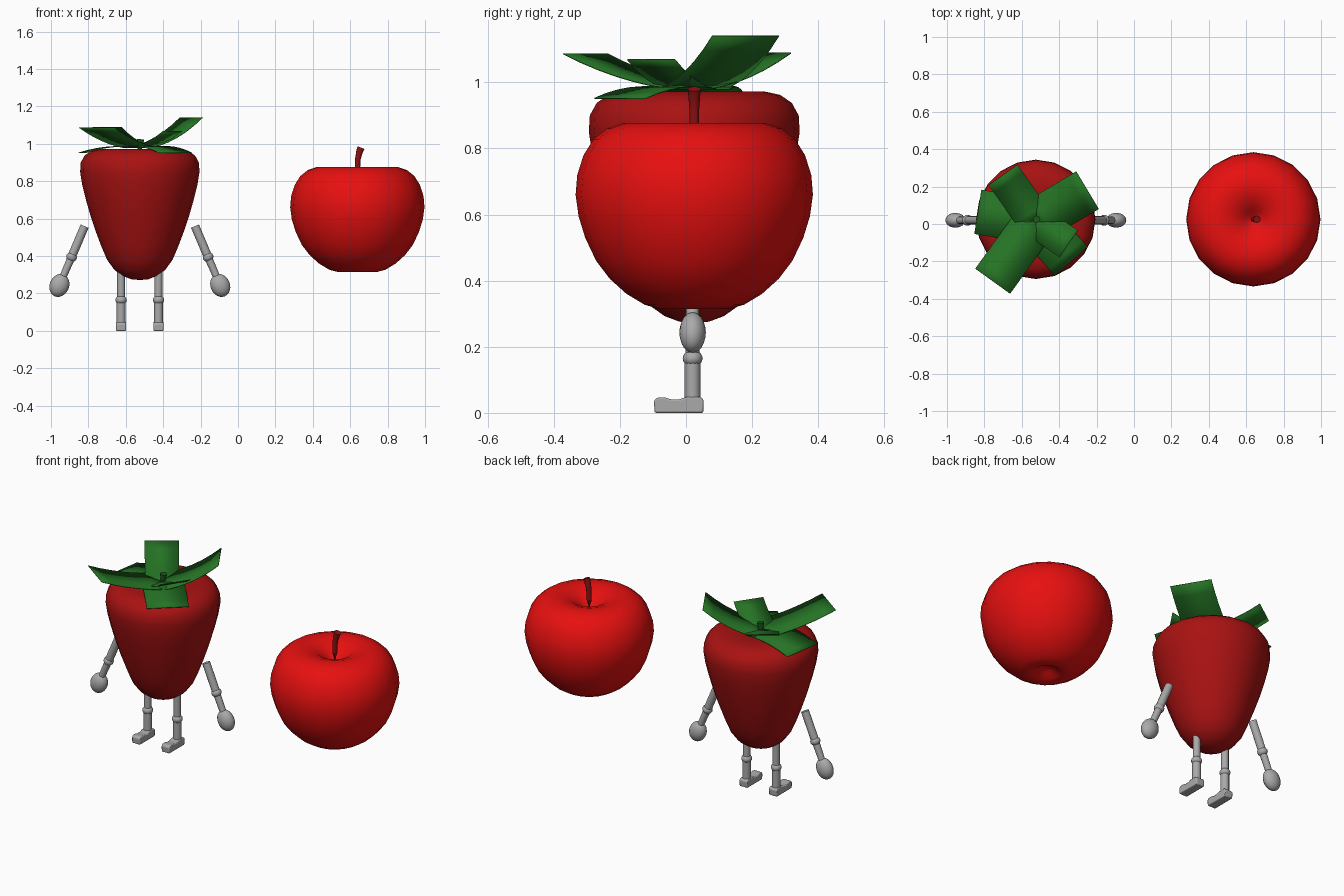
import bpy, bmesh, math
from mathutils import Vector, Matrix

cube = bpy.data.objects.get("Cube")
if cube:
    bpy.data.objects.remove(cube)


def material(name, r, g, b):
    m = bpy.data.materials.new(name)
    m.use_nodes = True
    m.diffuse_color = (r, g, b, 1)
    bsdf = m.node_tree.nodes["Principled BSDF"]
    bsdf.inputs["Base Color"].default_value = (r, g, b, 1)
    bsdf.inputs["Roughness"].default_value = 0.6
    return m


BRIGHT_RED = material("bright red", 0.8, 0.005, 0.005)
DEEP_RED = material("deep red", 0.4, 0.006, 0.006)
STEM_RED = material("dark stem red", 0.28, 0.006, 0.006)
LEAF_GREEN = material("leaf green", 0.018, 0.17, 0.018)
STEM_GREEN = material("dark stem green", 0.012, 0.1, 0.012)
GREY = material("limb grey", 0.4, 0.4, 0.4)

Y = 0.025                 # shared depth of both fruits
BERRY_X, APPLE_X = -0.525, 0.638


def finish(name, bm, mat, angle=50):
    bmesh.ops.recalc_face_normals(bm, faces=bm.faces)
    mesh = bpy.data.meshes.new(name)
    bm.to_mesh(mesh)
    bm.free()
    mesh.materials.append(mat)
    ob = bpy.data.objects.new(name, mesh)
    bpy.context.collection.objects.link(ob)
    bpy.ops.object.select_all(action="DESELECT")
    ob.select_set(True)
    bpy.context.view_layer.objects.active = ob
    bpy.ops.object.shade_smooth_by_angle(angle=math.radians(angle))
    return ob


def bridge(bm, rings):
    """Join neighbouring rings of vertices with quads."""
    for a, b in zip(rings, rings[1:]):
        n = len(a)
        for i in range(n):
            bm.faces.new((a[i], a[(i + 1) % n], b[(i + 1) % n], b[i]))


def ring(bm, centre, radius, sides, turn=Matrix.Identity(3)):
    steps = [2 * math.pi * i / sides for i in range(sides)]
    return [bm.verts.new(Vector(centre) + turn @ Vector((radius * math.cos(t), radius * math.sin(t), 0)))
            for t in steps]


def lathe(name, x, profile, mat, sides=20):
    """Spin (radius, height) pairs, closing both ends at a pole."""
    bm = bmesh.new()
    rings = [ring(bm, (x, Y, z), r, sides) for r, z in profile[1:-1]]
    bridge(bm, rings)
    for (_, z), loop in ((profile[0], rings[0]), (profile[-1], rings[-1])):
        pole = bm.verts.new((x, Y, z))
        for i in range(sides):
            bm.faces.new((loop[i], loop[(i + 1) % sides], pole))
    return finish(name, bm, mat, 80)


def tube(name, points, radii, mat, sides=12):
    """Round tube along a path of points."""
    pts = [Vector(p) for p in points]
    bm = bmesh.new()
    rings = []
    for i, p in enumerate(pts):
        way = pts[min(i + 1, len(pts) - 1)] - pts[max(i - 1, 0)]
        turn = way.to_track_quat("Z", "Y").to_matrix()
        rings.append(ring(bm, p, radii[i], sides, turn))
    bridge(bm, rings)
    bm.faces.new(rings[0])
    bm.faces.new(rings[-1])
    return finish(name, bm, mat)


def ball(name, centre, size, mat, tilt=0):
    bm = bmesh.new()
    place = Matrix.Translation(centre) @ Matrix.Rotation(tilt, 4, "Y") @ Matrix.Diagonal((*size, 1))
    bmesh.ops.create_uvsphere(bm, u_segments=16, v_segments=12, radius=1, matrix=place)
    return finish(name, bm, mat, 80)


# Fruit bodies
lathe("apple_body", APPLE_X, [
    (0, 0.36), (0.04, 0.345), (0.075, 0.322), (0.105, 0.315), (0.15, 0.327), (0.205, 0.36),
    (0.255, 0.405), (0.297, 0.46), (0.33, 0.53), (0.35, 0.595), (0.359, 0.66), (0.354, 0.72),
    (0.335, 0.78), (0.305, 0.828), (0.265, 0.86), (0.215, 0.877), (0.16, 0.876),
    (0.1, 0.856), (0.05, 0.82), (0.02, 0.79), (0, 0.78)], BRIGHT_RED)
lathe("strawberry_body", BERRY_X, [
    (0, 0.272), (0.045, 0.276), (0.09, 0.293), (0.135, 0.325), (0.175, 0.38), (0.205, 0.45),
    (0.235, 0.53), (0.262, 0.61), (0.288, 0.7), (0.308, 0.78), (0.319, 0.85), (0.316, 0.9),
    (0.295, 0.938), (0.26, 0.962), (0.21, 0.973), (0.13, 0.97), (0.06, 0.955), (0, 0.945)], DEEP_RED)

# Stems
tube("apple_stem", [(APPLE_X + 0.002, Y, 0.77), (APPLE_X, Y, 0.85), (APPLE_X + 0.003, Y, 0.92),
                    (APPLE_X + 0.012, Y, 0.96), (APPLE_X + 0.02, Y, 0.98)],
     [0.014, 0.014, 0.015, 0.018, 0.02], STEM_RED)
tube("strawberry_stem", [(BERRY_X, Y, 0.94), (BERRY_X, Y, 0.99), (BERRY_X + 0.004, Y, 1.025)],
     [0.014, 0.015, 0.02], STEM_GREEN)


def leaf(name, tip, width, bend):
    """Thin strip from the crown to its tip; bend sags (+) or arches (-) it."""
    root, tip = Vector((BERRY_X, Y - 0.01, 0.982)), Vector(tip)
    flat = Vector((tip.x - root.x, tip.y - root.y, 0)).normalized()
    side = Vector((-flat.y, flat.x, 0)) * width / 2
    bm = bmesh.new()
    rows = []
    for i in range(7):
        t = i / 6
        mid = root.lerp(tip, t) - Vector((0, 0, bend * 4 * t * (1 - t)))
        rows.append([bm.verts.new(mid - side), bm.verts.new(mid + side)])
    for a, b in zip(rows, rows[1:]):
        bm.faces.new((a[0], b[0], b[1], a[1]))
    ob = finish(name, bm, LEAF_GREEN)
    solid = ob.modifiers.new("thickness", "SOLIDIFY")
    solid.thickness = 0.003


# Crown of leaves
for name, tip, width, bend in [
        ("leaf_front_right", (-0.755, -0.305, 1.088), 0.23, 0.015),
        ("leaf_right", (-0.835, 0.065, 0.953), 0.24, -0.018),
        ("leaf_back_right", (-0.7, 0.262, 1.09), 0.19, 0.018),
        ("leaf_back_left", (-0.25, 0.18, 1.142), 0.235, 0.028),
        ("leaf_front_left_upper", (-0.35, -0.105, 1.07), 0.175, 0.015),
        ("leaf_front_left_lower", (-0.335, -0.2, 0.953), 0.235, -0.018)]:
    leaf(name, tip, width, bend)


def foot(name, x):
    """Rounded shoe shape: side outline extruded across its width."""
    outline = [(-0.095, 0), (0.052, 0), (0.054, 0.038), (0.045, 0.048), (0, 0.048),
               (-0.02, 0.041), (-0.045, 0.041), (-0.065, 0.047), (-0.088, 0.046), (-0.097, 0.036)]
    bm = bmesh.new()
    face = bm.faces.new([bm.verts.new((x - 0.027, y, z)) for y, z in outline])
    out = bmesh.ops.extrude_face_region(bm, geom=[face])
    moved = [v for v in out["geom"] if isinstance(v, bmesh.types.BMVert)]
    bmesh.ops.translate(bm, verts=moved, vec=(0.054, 0, 0))
    ob = finish(name, bm, GREY, 35)
    bevel = ob.modifiers.new("soft edge", "BEVEL")
    bevel.width = 0.005
    bevel.segments = 2


# Arms and legs, mirrored about the strawberry
LIMB_Y = 0.02
for label, s in (("left", 1), ("right", -1)):
    def at(dx, z):
        return Vector((BERRY_X + s * dx, LIMB_Y, z))

    shoulder, elbow, wrist, hand = at(0.295, 0.56), at(0.365, 0.395), at(0.41, 0.29), at(0.43, 0.243)
    tilt = -s * math.atan2(hand.z - shoulder.z, abs(hand.x - shoulder.x)) - s * math.pi / 2
    tube(label + "_upper_arm", [shoulder, elbow], [0.023, 0.023], GREY)
    tube(label + "_forearm", [elbow, wrist, hand], [0.021, 0.019, 0.019], GREY)
    ball(label + "_elbow", elbow, (0.029, 0.029, 0.025), GREY, tilt)
    ball(label + "_hand", hand, (0.052, 0.04, 0.063), GREY, tilt)

    tube(label + "_thigh", [at(0.1, 0.34), at(0.1, 0.165)], [0.021, 0.021], GREY)
    tube(label + "_shin", [at(0.1, 0.165), at(0.1, 0.03)], [0.024, 0.024], GREY)
    ball(label + "_knee", at(0.1, 0.165), (0.03, 0.03, 0.025), GREY)
    foot(label + "_foot", BERRY_X + s * 0.1)
